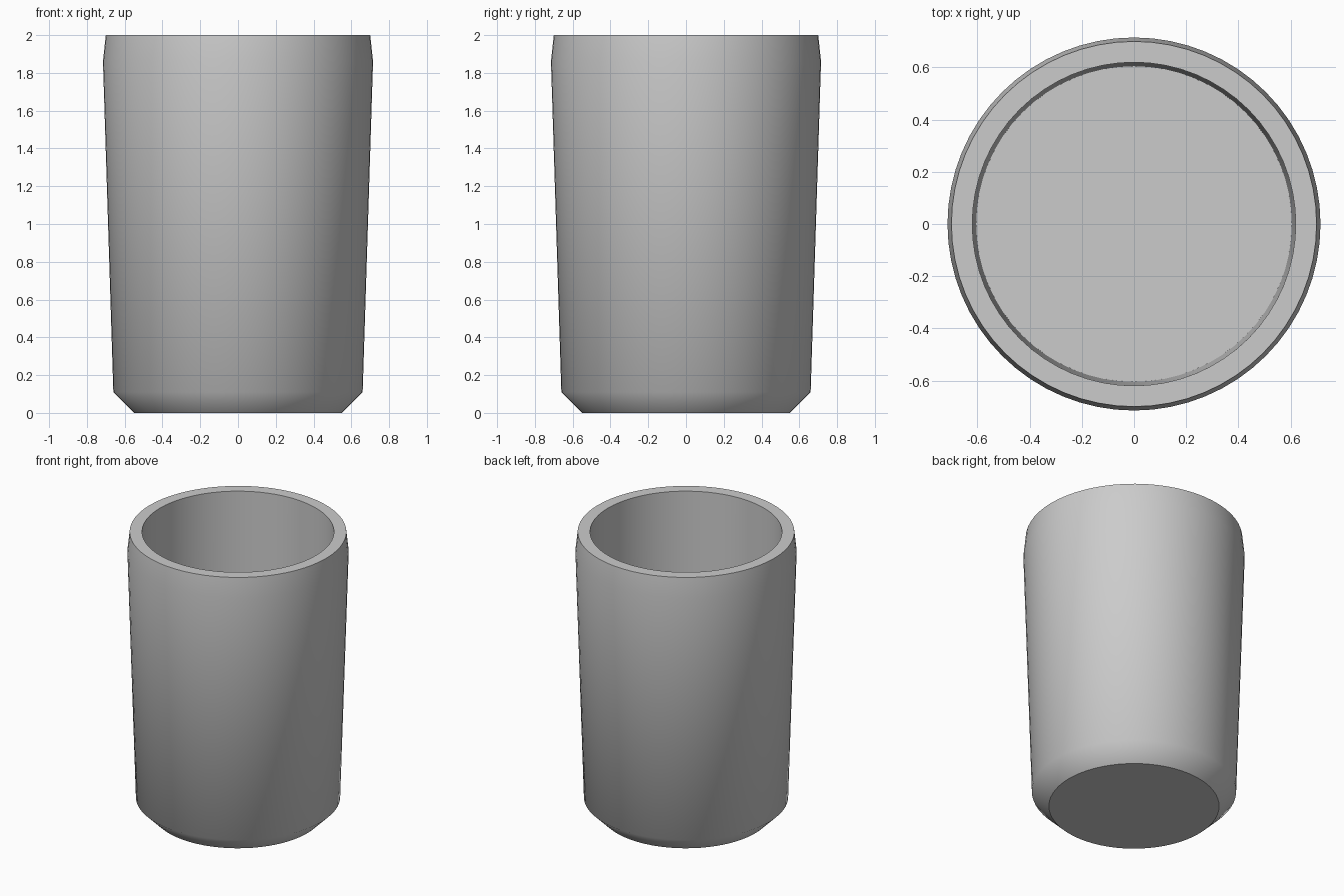
import bpy, bmesh
from math import cos, sin, tau

default = bpy.data.objects.get("Cube")
if default:
    bpy.data.objects.remove(default, do_unlink=True)

SIDES = 64

grey = bpy.data.materials.new("plain grey")
grey.use_nodes = True
colour = (0.6, 0.6, 0.6, 1)
grey.diffuse_color = colour
grey.node_tree.nodes["Principled BSDF"].inputs["Base Color"].default_value = colour

# Wall section from the base, up the outside, over the rim, down to the inner floor
section = [(0.55, 0), (0.66, 0.11), (0.715, 1.86), (0.70, 2), (0.62, 2), (0.605, 0.11)]
SHARP_RINGS = (0, 3, 4, 5)

bm = bmesh.new()
rings = [[bm.verts.new((r * cos(tau * i / SIDES), r * sin(tau * i / SIDES), z))
          for i in range(SIDES)] for r, z in section]

# Outer wall, rim and inner wall
for low, high in zip(rings, rings[1:]):
    for i in range(SIDES):
        j = (i + 1) % SIDES
        bm.faces.new((low[i], low[j], high[j], high[i])).smooth = True

# Underside and inner floor
bm.faces.new(rings[0][::-1])
bm.faces.new(rings[-1])

# Crisp edges at the base, rim and floor
for k in SHARP_RINGS:
    for i in range(SIDES):
        bm.edges.get((rings[k][i], rings[k][(i + 1) % SIDES])).smooth = False

mesh = bpy.data.meshes.new("cup")
bm.to_mesh(mesh)
bm.free()
mesh.materials.append(grey)
bpy.context.collection.objects.link(bpy.data.objects.new("cup", mesh))
